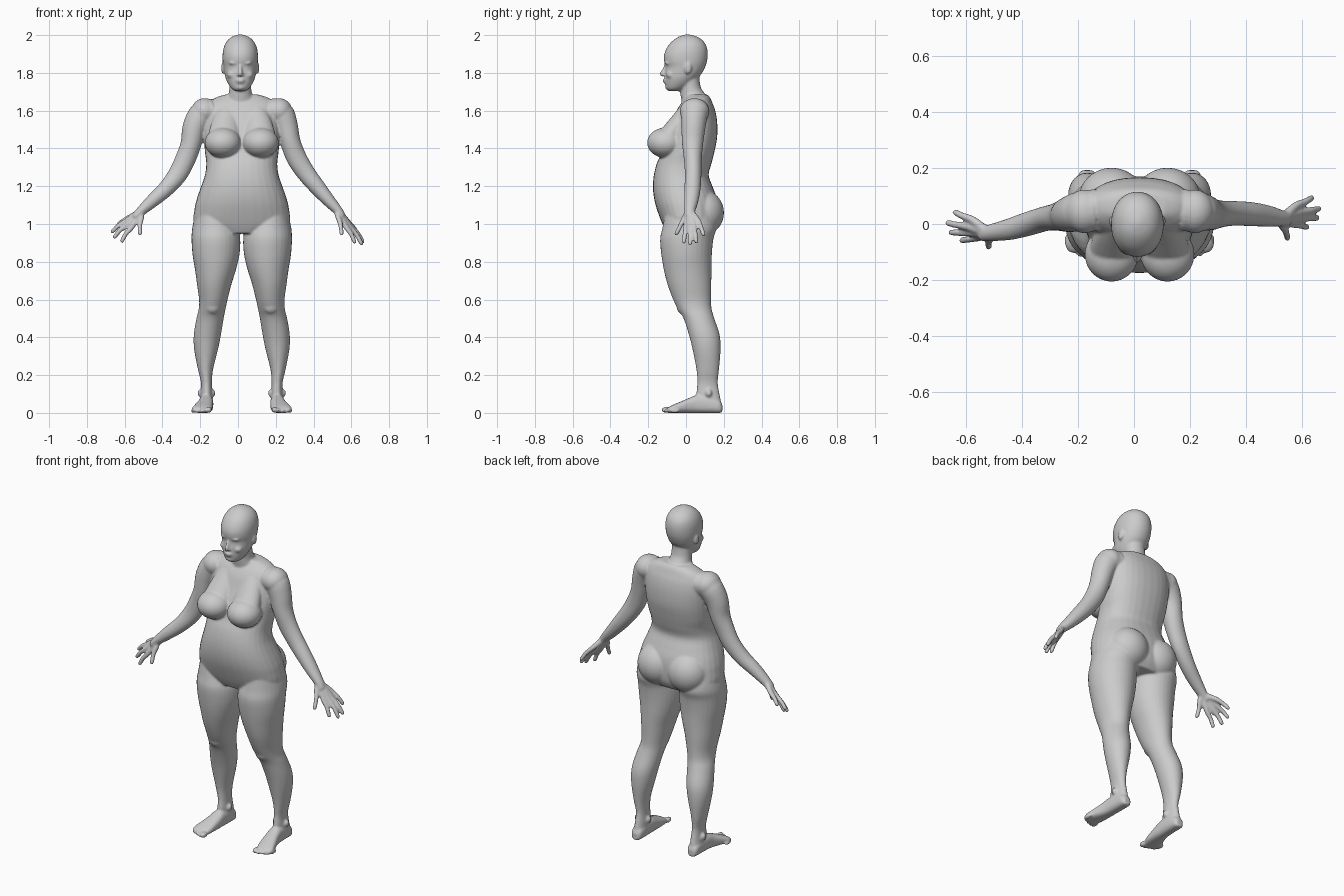
import bpy, bmesh, math
from mathutils import Vector, Matrix

CX = 0.02          # mid-line of torso and legs
HX = 0.012         # mid-line of the head
parts = []


def finish(bm, name):
    bmesh.ops.recalc_face_normals(bm, faces=bm.faces)
    me = bpy.data.meshes.new(name)
    bm.to_mesh(me)
    bm.free()
    ob = bpy.data.objects.new(name, me)
    bpy.context.collection.objects.link(ob)
    parts.append(ob)


def spline(rows, k=4):
    """Catmull-Rom interpolation of rows of numbers."""
    out = []
    for i in range(len(rows) - 1):
        a, b, c, d = rows[max(i - 1, 0)], rows[i], rows[i + 1], rows[min(i + 2, len(rows) - 1)]
        for j in range(k):
            t = j / k
            out.append([0.5 * (2 * q + (r - p) * t + (2 * p - 5 * q + 4 * r - s) * t * t
                               + (3 * q - p - 3 * r + s) * t ** 3) for p, q, r, s in zip(a, b, c, d)])
    return out + [list(rows[-1])]


def loft(name, rings, power=2.0, n=32):
    """Skin rings given as (centre, half axis u, half axis v)."""
    bm = bmesh.new()
    loops = []
    for c, u, v in rings:
        loop = []
        for i in range(n):
            a = 2 * math.pi * i / n
            x, y = (math.copysign(abs(f) ** (2 / power), f) for f in (math.cos(a), math.sin(a)))
            loop.append(bm.verts.new(c + u * x + v * y))
        loops.append(loop)
    for p, q in zip(loops, loops[1:]):
        for i in range(n):
            bm.faces.new((p[i], p[(i + 1) % n], q[(i + 1) % n], q[i]))
    bm.faces.new(loops[0])
    bm.faces.new(loops[-1])
    finish(bm, name)


def stack(name, rows, power=2.0):
    """Horizontal rings from (z, x0, x1, y front, y back)."""
    loft(name, [(Vector(((a + b) / 2, (f + k) / 2, z)), Vector(((b - a) / 2, 0, 0)), Vector((0, (k - f) / 2, 0)))
                for z, a, b, f, k in spline(rows)], power)


def limb(name, rows, n=20):
    """Tube along (x, y, z, radius across, radius in y)."""
    rows = spline(rows)
    pts = [Vector(r[:3]) for r in rows]
    rings = []
    for i, r in enumerate(rows):
        t = (pts[min(i + 1, len(pts) - 1)] - pts[max(i - 1, 0)]).normalized()
        v = Vector((0, 1, 0))
        v = (v - t * v.dot(t)).normalized()
        rings.append((pts[i], t.cross(v) * r[3], v * r[4]))
    loft(name, rings, n=n)


def blob(name, c, r):
    bm = bmesh.new()
    bmesh.ops.create_uvsphere(bm, u_segments=32, v_segments=20, radius=1,
                              matrix=Matrix.Translation(c) @ Matrix.Diagonal((*r, 1)))
    finish(bm, name)


# torso: z, half width, front, back
torso = [(.95, .16, -.10, .14), (1.0, .25, -.125, .165), (1.08, .25, -.155, .17), (1.14, .236, -.17, .162),
         (1.20, .215, -.175, .14), (1.26, .195, -.17, .12), (1.32, .188, -.155, .135), (1.38, .195, -.13, .15),
         (1.46, .2, -.11, .165), (1.54, .2, -.075, .165), (1.60, .195, -.05, .155), (1.64, .18, -.025, .14),
         (1.668, .14, 0, .128), (1.685, .09, .01, .115)]
stack("torso", [(z, CX - w, CX + w, f, b) for z, w, f, b in torso], 2.3)

# neck
neck = [(1.62, .085, -.02, .125), (1.66, .075, -.025, .118), (1.69, .062, -.03, .10), (1.72, .058, -.03, .08),
        (1.76, .057, -.03, .072), (1.80, .055, -.03, .07)]
stack("neck", [(z, HX - w, HX + w, f, b) for z, w, f, b in neck])

# head
head = [(1.704, .025, -.092, -.035), (1.715, .045, -.104, -.01), (1.74, .063, -.110, .03), (1.77, .077, -.112, .06),
        (1.80, .084, -.112, .086), (1.832, .089, -.108, .102), (1.86, .093, -.116, .111), (1.89, .094, -.117, .115),
        (1.92, .091, -.108, .114), (1.95, .082, -.09, .105), (1.975, .065, -.065, .085), (1.992, .042, -.038, .058),
        (2.003, .012, -.005, .02)]
stack("head", [(z, HX - w, HX + w, f, b) for z, w, f, b in head], 2.1)

# face
limb("nose", [(HX, -.104, 1.85, .008, .008), (HX, -.114, 1.82, .009, .010),
              (HX, -.125, 1.796, .012, .014), (HX, -.120, 1.785, .009, .010)])
blob("upper_lip", (HX, -.112, 1.762), (.024, .012, .006))
blob("lower_lip", (HX, -.110, 1.751), (.020, .012, .006))
blob("chin", (HX, -.097, 1.724), (.022, .014, .014))
for s in (-1, 1):
    blob("nostril", (HX + s * .011, -.113, 1.789), (.008, .012, .008))
    blob("brow", (HX + s * .03, -.096, 1.852), (.03, .016, .009))
    blob("eye", (HX + s * .032, -.086, 1.831), (.015, .014, .010))
    blob("cheek", (HX + s * .042, -.080, 1.79), (.028, .025, .022))
    blob("ear", (HX + s * .09, .010, 1.826), (.011, .020, .032))

for s in (-1, 1):
    # bust
    limb("upper_bust", [(CX + s * x, y, z, u, v) for x, y, z, u, v in
                        ((.075, 0, 1.59, .06, .045), (.085, -.04, 1.53, .075, .052),
                         (.092, -.08, 1.47, .085, .06), (.098, -.105, 1.425, .085, .07))])
    blob("breast", (CX + s * .1, -.108, 1.43), (.096, .098, .08))
    # buttock
    blob("buttock", (CX + s * .1, .09, 1.06), (.118, .111, .12))
    # leg: z, inner, outer, front, back
    leg = [(1.06, .06, .245, -.11, .14), (.98, .02, .262, -.125, .16), (.92, .008, .266, -.137, .145),
           (.84, .012, .261, -.131, .137), (.76, .03, .248, -.118, .135), (.68, .055, .237, -.098, .134),
           (.60, .075, .226, -.068, .133), (.55, .086, .228, -.043, .136), (.50, .096, .24, -.013, .15),
           (.415, .11, .254, .015, .178), (.335, .126, .252, .035, .183), (.23, .152, .232, .055, .175),
           (.16, .158, .216, .06, .168), (.10, .155, .217, .055, .178), (.05, .154, .221, .065, .188)]
    stack("leg", [(z, CX + s * i, CX + s * o, f, b) for z, i, o, f, b in leg])
    blob("kneecap", (CX + s * .155, -.01, .565), (.045, .04, .045))
    for x, y in ((.152, .11), (.222, .12)):
        blob("ankle_bone", (CX + s * x, y, .105), (.012, .018, .02))
    # foot: y, middle, half width, height
    foot = [(.192, .187, .018, .045), (.175, .187, .032, .068), (.12, .187, .036, .09), (.06, .189, .038, .095),
            (.02, .193, .042, .08), (-.04, .205, .050, .055), (-.075, .213, .052, .04), (-.1, .214, .040, .026)]
    loft("foot", [(Vector((CX + s * x, y, h / 2)), Vector((s * w, 0, 0)), Vector((0, 0, h / 2)))
                  for y, x, w, h in spline(foot)], 2.6)
    # toes
    for i, r in enumerate((.016, .012, .011, .0105, .01)):
        blob("toe", (CX + s * (.174 + .021 * i), -.104 + .0028 * i * i, r), (r, .027, r))

# arms: paths differ slightly from side to side
left_arm = [(-.13, .05, 1.60, .066, .075), (-.19, .045, 1.58, .07, .072), (-.23, .035, 1.51, .064, .064),
            (-.25, .03, 1.42, .055, .057), (-.28, .025, 1.34, .054, .048), (-.32, .018, 1.262, .051, .044),
            (-.38, 0, 1.188, .043, .043), (-.45, -.02, 1.125, .036, .038), (-.52, -.032, 1.062, .025, .029),
            (-.545, -.033, 1.035, .02, .028)]
right_arm = [(.17, .05, 1.60, .066, .075), (.225, .045, 1.585, .07, .072), (.255, .04, 1.52, .062, .064),
             (.277, .035, 1.435, .054, .057), (.31, .036, 1.35, .054, .048), (.36, .038, 1.27, .049, .044),
             (.42, .035, 1.195, .043, .043), (.48, .028, 1.125, .034, .038), (.53, .02, 1.07, .025, .029),
             (.55, .02, 1.04, .02, .028)]
# fingertips: middle, index, ring, little, thumb
left_tips = [(-.66, -.03, .925), (-.62, -.06, .903), (-.672, .005, .955), (-.645, .045, .985), (-.52, -.085, .94)]
right_tips = [(.66, .022, .888), (.622, -.012, .897), (.667, .056, .9), (.64, .095, .938), (.55, -.055, .94)]

for side, arm, tips in (("left", left_arm, left_tips), ("right", right_arm, right_tips)):
    limb(side + "_arm", arm, 28)
    s = -1 if side == "left" else 1
    blob(side + "_shoulder", (CX + s * .197, .045, 1.597), (.07, .078, .069))
    wrist, mid = Vector(arm[-2][:3]), Vector(tips[0])
    for i, tip in enumerate(tips):
        tip = Vector(tip)
        thumb = i == 4
        base = wrist.lerp(mid, .22 if thumb else .46) + (tip - mid) * (.28 if thumb else .6)
        root = wrist + (base - wrist) * .15
        bend = base.lerp(tip, .5) + Vector((s * .004, 0, .003))
        rows = [(root, .018), (base, .0155 if thumb else .0145), (bend, .0125), (base.lerp(tip, .88), .0115),
                (tip, .007)]
        limb(side + "_finger", [(*p, r, r) for p, r in rows], 14)

# fuse all parts into one smooth skin
bpy.ops.object.select_all(action='DESELECT')
for ob in parts:
    ob.select_set(True)
body = parts[0]
bpy.context.view_layer.objects.active = body
bpy.ops.object.join()
body.name = "body"
skin = body.modifiers.new("skin", 'REMESH')
skin.mode = 'VOXEL'
skin.voxel_size = 0.006
skin.use_smooth_shade = True
soften = body.modifiers.new("soften", 'SMOOTH')
soften.factor = 0.5
soften.iterations = 6
